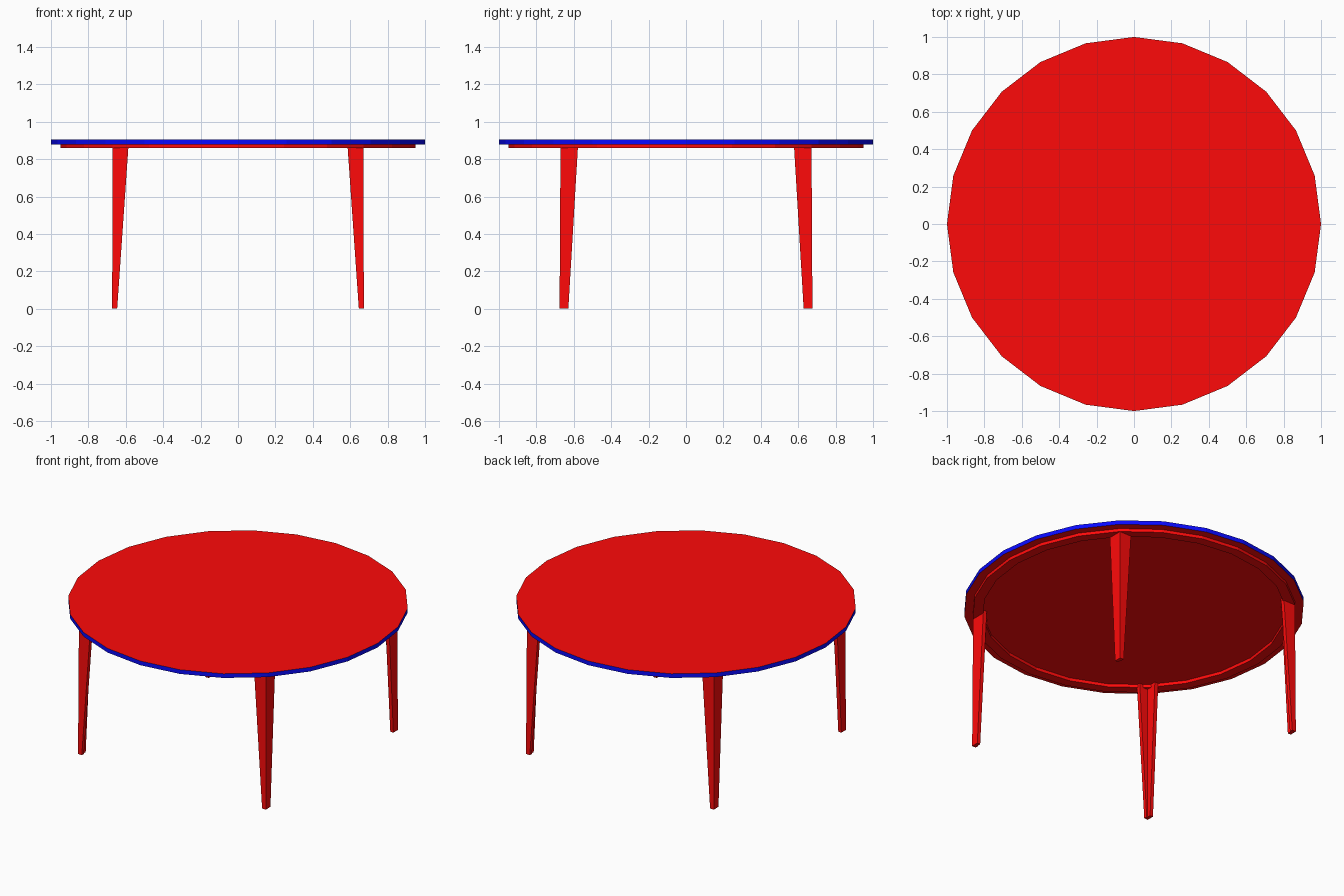
import bpy, bmesh
from math import cos, sin, pi

if "Cube" in bpy.data.objects:
    bpy.data.objects.remove(bpy.data.objects["Cube"])

SIDES = 24
TOP, SLAB, APRON = 0.906, 0.879, 0.859   # heights of top surface, slab underside, apron underside


def material(name, color):
    m = bpy.data.materials.new(name)
    m.diffuse_color = color
    m.use_nodes = True
    m.node_tree.nodes["Principled BSDF"].inputs["Base Color"].default_value = m.diffuse_color
    return m


red = material("red", (1.0, 0.003, 0.003, 1))
blue = material("blue", (0.003, 0.003, 1.0, 1))


def finish(name, bm, mats):
    bmesh.ops.recalc_face_normals(bm, faces=bm.faces)
    me = bpy.data.meshes.new(name)
    bm.to_mesh(me)
    bm.free()
    for m in mats:
        me.materials.append(m)
    ob = bpy.data.objects.new(name, me)
    bpy.context.collection.objects.link(ob)
    return ob


def ring(bm, r, z):
    return [bm.verts.new((r * cos(2 * pi * i / SIDES), r * sin(2 * pi * i / SIDES), z))
            for i in range(SIDES)]


def bridge(bm, a, b):
    n = len(a)
    return [bm.faces.new((a[i], a[(i + 1) % n], b[(i + 1) % n], b[i])) for i in range(n)]


# Round tabletop with a blue edge band
bm = bmesh.new()
low, high = ring(bm, 1, SLAB), ring(bm, 1, TOP)
bm.faces.new(low)
bm.faces.new(high)
for f in bridge(bm, low, high):
    f.material_index = 1
finish("tabletop", bm, [red, blue])

# Thin apron ring under the top
bm = bmesh.new()
loops = [ring(bm, r, z) for r, z in ((0.95, SLAB), (0.95, APRON), (0.89, APRON), (0.89, SLAB))]
for i in range(4):
    bridge(bm, loops[i], loops[(i + 1) % 4])
finish("apron", bm, [red])


# Tapered legs with an angle-shaped section, flush with the apron at the outer corner
def section(bm, z, ox, oy, wx, wy, t, sx, sy):
    pts = ((0, 0), (wx, 0), (wx, t), (t, t), (t, wy), (0, wy))
    return [bm.verts.new((sx * (ox - x), sy * (oy - y), z)) for x, y in pts]


for yname, sy in (("front", -1), ("back", 1)):
    for xname, sx in (("left", -1), ("right", 1)):
        bm = bmesh.new()
        foot = section(bm, 0, 0.673, 0.676, 0.027, 0.047, 0.022, sx, sy)
        head = section(bm, SLAB, 0.670, 0.671, 0.085, 0.094, 0.026, sx, sy)
        bm.faces.new(foot)
        bm.faces.new(head)
        bridge(bm, foot, head)
        finish(f"{yname}_{xname}_leg", bm, [red])
